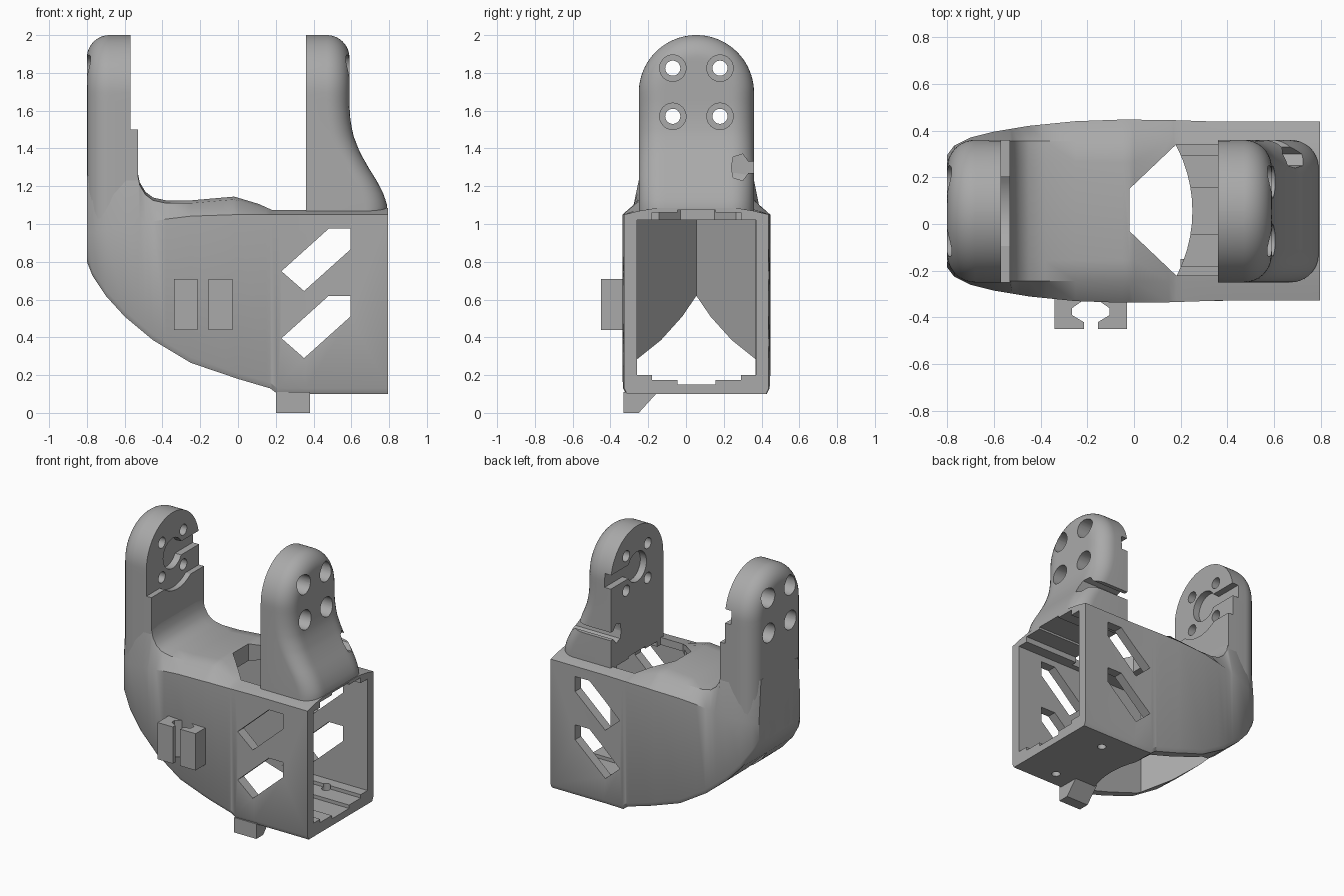
import bpy, bmesh, math

cube = bpy.data.objects.get("Cube")
if cube:
    bpy.data.objects.remove(cube, do_unlink=True)

MID = 0.055      # centre plane of the bracket in y
ARM_R = 0.305    # half width of the arms
ARM_C = 1.695    # centre height of the rounded arm tops
FILLET = 0.12

grey = bpy.data.materials.new("plain_grey")
grey.use_nodes = True
grey.diffuse_color = (0.4, 0.4, 0.4, 1)
grey.node_tree.nodes["Principled BSDF"].inputs["Base Color"].default_value = (0.4, 0.4, 0.4, 1)


def loft(name, rings):
    """Skin a list of equal-length closed rings and cap both ends."""
    bm = bmesh.new()
    rows = [[bm.verts.new(p) for p in ring] for ring in rings]
    n = len(rows[0])
    for a, b in zip(rows, rows[1:]):
        for i in range(n):
            j = (i + 1) % n
            bm.faces.new((a[i], a[j], b[j], b[i]))
    bm.faces.new(rows[0])
    bm.faces.new(rows[-1])
    bmesh.ops.recalc_face_normals(bm, faces=bm.faces)
    mesh = bpy.data.meshes.new(name)
    bm.to_mesh(mesh)
    bm.free()
    mesh.materials.append(grey)
    ob = bpy.data.objects.new(name, mesh)
    bpy.context.collection.objects.link(ob)
    return ob


def prism(name, pts, axis, lo, hi):
    """Extrude a 2D outline along x, y or z."""
    place = {"x": lambda a, b, t: (t, a, b),
             "y": lambda a, b, t: (a, t, b),
             "z": lambda a, b, t: (a, b, t)}[axis]
    return loft(name, [[place(a, b, t) for a, b in pts] for t in (lo, hi)])


def rect(a0, b0, a1, b1):
    return [(a0, b0), (a1, b0), (a1, b1), (a0, b1)]


def circle(a, b, r, n=32):
    return [(a + r * math.cos(math.tau * i / n), b + r * math.sin(math.tau * i / n))
            for i in range(n)]


def interp(table, t):
    for (t0, v0), (t1, v1) in zip(table, table[1:]):
        if t <= t1:
            return v0 + (v1 - v0) * max(0, t - t0) / (t1 - t0)
    return table[-1][1]


def cut(parts, cutter):
    """Subtract a helper solid from the parts, then discard it."""
    cutter.hide_render = True
    for part in parts:
        mod = part.modifiers.new("cut", "BOOLEAN")
        mod.operation, mod.solver, mod.object = "DIFFERENCE", "EXACT", cutter
        bpy.context.view_layer.objects.active = part
        bpy.ops.object.modifier_apply(modifier=mod.name)
    bpy.data.objects.remove(cutter, do_unlink=True)


# Hollow body: width, underside and top vary along x
width = [(-.8, .24), (-.77, .28), (-.7, .315), (-.6, .34), (-.45, .365), (-.25, .385),
         (-.05, .392), (.15, .39), (.36, .383), (.795, .383)]
under = [(-.8, .8), (-.77, .725), (-.7, .62), (-.6, .51), (-.45, .385), (-.25, .265),
         (0, .18), (.17, .13), (.21, .1), (.795, .1)]
crown = [(-.8, 1.27), (-.53, 1.27), (-.52, 1.22), (-.49, 1.17), (-.45, 1.14), (-.38, 1.125),
         (-.25, 1.125), (-.02, 1.145), (.18, 1.085), (.795, 1.085)]
shoulder = [(-.8, .95), (-.53, 1.0), (-.3, 1.04), (0, 1.05), (.795, 1.05)]
rings = []
for x in sorted({t for tab in (width, under, crown) for t, _ in tab}):
    w, zb, zt, zs = (interp(t, x) for t in (width, under, crown, shoulder))
    flat = min(.3, w * .9)
    half = [(w - .015, zb), (w, zb + .03), (w, zs), (flat, zt - .015), (flat * .7, zt)]
    rings.append([(x, MID + y, z) for y, z in half] + [(x, MID - y, z) for y, z in reversed(half)])
body = loft("body", rings)


# Arms: flat inner face, filleted outer face, round top
def arm(name, inner, side, reach, z0):
    zs = [z0 + (ARM_C - z0) * i / 20 for i in range(20)]
    zs += [ARM_C + ARM_R * math.sin(math.pi / 2 * i / 20) * .9999 for i in range(21)]
    rings = []
    for z in zs:
        up = max(0, z - ARM_C)
        h = math.sqrt(ARM_R ** 2 - up ** 2)
        ring = [(inner, MID + h, z), (inner, MID - h, z)]
        for i in range(29):
            y = h * math.sin(math.pi * (i / 28 - .5))
            d = min(FILLET, ARM_R - math.hypot(y, up))
            drop = FILLET - math.sqrt(max(0, FILLET ** 2 - (FILLET - d) ** 2))
            ring.append((inner + side * (interp(reach, z) - drop), MID + y, z))
        rings.append(ring)
    return loft(name, rings)


flare = [(1.03, .43), (1.1, .43), (1.16, .41), (1.22, .38), (1.3, .33), (1.38, .285),
         (1.47, .25), (1.55, .235), (1.63, .23), (2, .23)]
left_arm = arm("flared_arm", .36, 1, flare, 1.03)
right_arm = arm("straight_arm", -.57, -1, [(0, .23), (2, .23)], .8)
pad = prism("arm_pad", rect(MID - ARM_R, .95, MID + ARM_R, 1.5), "x", -.58, -.53)
cut([pad], prism("horn_clearance", circle(MID, 1.7, .25, 48), "x", -.57, -.5))

# Cavity: pointed inner end, open underside with an arched edge
arch = [(-.35 + .6 * math.cos(a), MID + .6 * math.sin(a))
        for a in [math.radians(-31.5 + 63 * i / 12) for i in range(13)]]
plan = [(-.7, MID), (-.28, -.26)] + arch + [(-.28, .37)]
shell = [body, left_arm, right_arm, pad]
cut(shell, prism("pointed_cavity", plan, "z", -.2, 1.02))
steps = [(.315, .2, 1.02), (.235, .175, 1.06), (.1, .15, 1.075)]
section = []
for i, (w, lo, hi) in enumerate(steps):
    section += [(w, lo)] if i == 0 else [(w, steps[i - 1][1]), (w, lo)]
outline = section + [(-y, z) for y, z in reversed(section)]
roof = []
for i, (w, lo, hi) in enumerate(steps):
    roof += [(w, hi)] if i == 0 else [(w, steps[i - 1][2]), (w, hi)]
outline += [(-y, z) for y, z in roof] + [(y, z) for y, z in reversed(roof)]
cut([body, left_arm], prism("stepped_cavity", [(MID + y, z) for y, z in outline], "x", .1, 1))

# Window in the top of the body
cut([body], prism("top_window", [(-.02, -.03), (.18, -.22), (.36, -.22), (.36, .34),
                                 (.18, .34), (-.02, .15)], "z", .9, 1.4))

# Slanted windows through both side walls
for z in (0, .355):
    cut([body], prism("side_window", [(.23, .395 + z), (.35, .29 + z), (.595, .51 + z),
                                      (.595, .62 + z), (.48, .62 + z)], "y", -1, 1))

# Small holes in the floor
for y in (-.2, .28):
    cut([body], prism("floor_hole", circle(.52, y, .03, 16), "z", 0, .3))

# Screw holes with outer counterbores, and horn recesses
for part, face, side in ((left_arm, .36, 1), (right_arm, -.57, -1)):
    for y in (-.07, .18):
        for z in (1.57, 1.825):
            cut([part], prism("screw_hole", circle(y, z, .04, 24), "x", face - .3, face + .3))
            cut([part], prism("counterbore", circle(y, z, .07), "x", face + side * .12, face + side))
    cut([part], prism("round_recess", circle(MID, 1.7, .11, 40), "x", face - side * .1, face + side * .05))
    cut([part], prism("slot_recess", rect(MID, 1.65, .5, 1.75), "x", face - side * .1, face + side * .05))

# Cable groove on the back of the flared arm
cut([left_arm], prism("cable_groove", [(.4, 1.33), (.33, 1.33), (.3, 1.37), (.25, 1.355), (.24, 1.3),
                                       (.25, 1.245), (.3, 1.23), (.33, 1.27), (.4, 1.27)], "x", .2, 1))

# Cable clip: two mirrored hooks on the front
hook = [(-.155, -.45), (-.03, -.45), (-.03, -.42), (-.08, -.39), (-.08, -.36),
        (-.03, -.325), (-.03, -.3), (-.155, -.3)]
for name, s in (("clip_hook_right", 1), ("clip_hook_left", -1)):
    prism(name, [(-.185 + s * x, y) for x, y in hook], "z", .44, .71)

# Wedge-shaped foot under the box
prism("foot_tab", [(-.33, 0), (-.25, 0), (-.15, .11), (-.33, .11)], "x", .2, .38)

# Smooth the rounded parts, keeping hard edges
bpy.ops.object.select_all(action="DESELECT")
for part in shell:
    part.select_set(True)
    bpy.context.view_layer.objects.active = part
bpy.ops.object.shade_smooth_by_angle(angle=math.radians(32))
